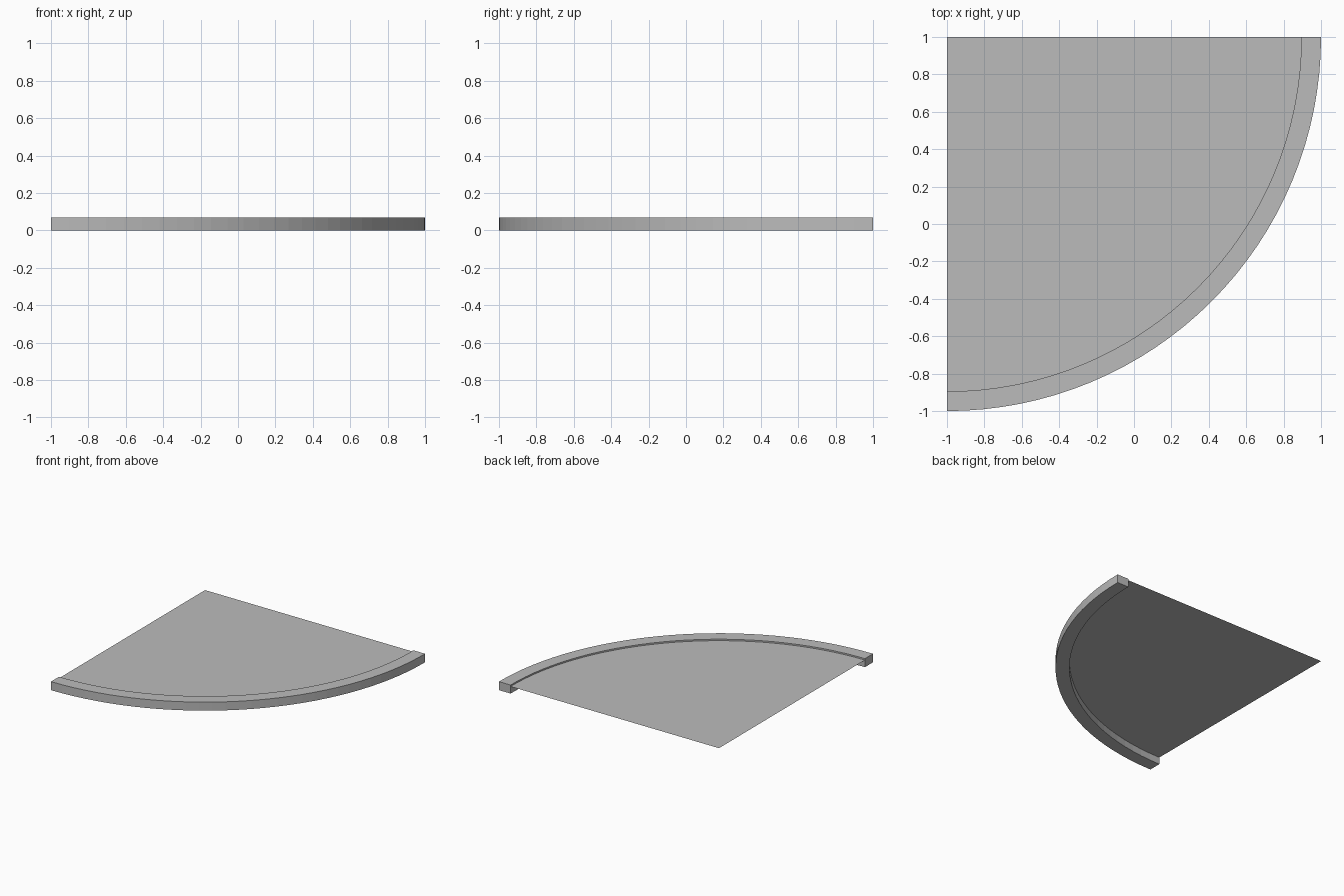
import bpy
import bmesh
from math import cos, sin, pi

STEPS = 32
CORNER = (-1.0, 1.0)
OUTER, INNER = 2.0, 1.895
CURB_TOP, FLOOR_Z = 0.07, 0.058

cube = bpy.data.objects.get("Cube")
if cube:
    bpy.data.objects.remove(cube, do_unlink=True)

grey = bpy.data.materials.new("plain grey")
grey.use_nodes = True
colour = (0.5, 0.5, 0.5, 1)
grey.diffuse_color = colour
grey.node_tree.nodes["Principled BSDF"].inputs["Base Color"].default_value = colour


def arc_point(radius, z, step):
    a = -pi / 2 * (1 - step / STEPS)
    return (CORNER[0] + radius * cos(a), CORNER[1] + radius * sin(a), z)


def finish(name, bm):
    bmesh.ops.recalc_face_normals(bm, faces=bm.faces)
    mesh = bpy.data.meshes.new(name)
    bm.to_mesh(mesh)
    bm.free()
    mesh.materials.append(grey)
    obj = bpy.data.objects.new(name, mesh)
    bpy.context.collection.objects.link(obj)


# Raised curb: a rectangular section swept along the quarter circle
bm = bmesh.new()
section = [(INNER, 0), (OUTER, 0), (OUTER, CURB_TOP), (INNER, CURB_TOP)]
rings = [[bm.verts.new(arc_point(r, z, i)) for r, z in section]
         for i in range(STEPS + 1)]
for a, b in zip(rings, rings[1:]):
    for k in range(4):
        n = (k + 1) % 4
        bm.faces.new((a[k], a[n], b[n], b[k]))
bm.faces.new(rings[0])
bm.faces.new(rings[-1])
finish("curved_curb", bm)

# Thin floor sheet filling the quarter circle, just below the curb top
bm = bmesh.new()
hub = bm.verts.new((*CORNER, FLOOR_Z))
rim = [bm.verts.new(arc_point(INNER, FLOOR_Z, i)) for i in range(STEPS + 1)]
for a, b in zip(rim, rim[1:]):
    bm.faces.new((hub, a, b))
finish("floor_sheet", bm)
